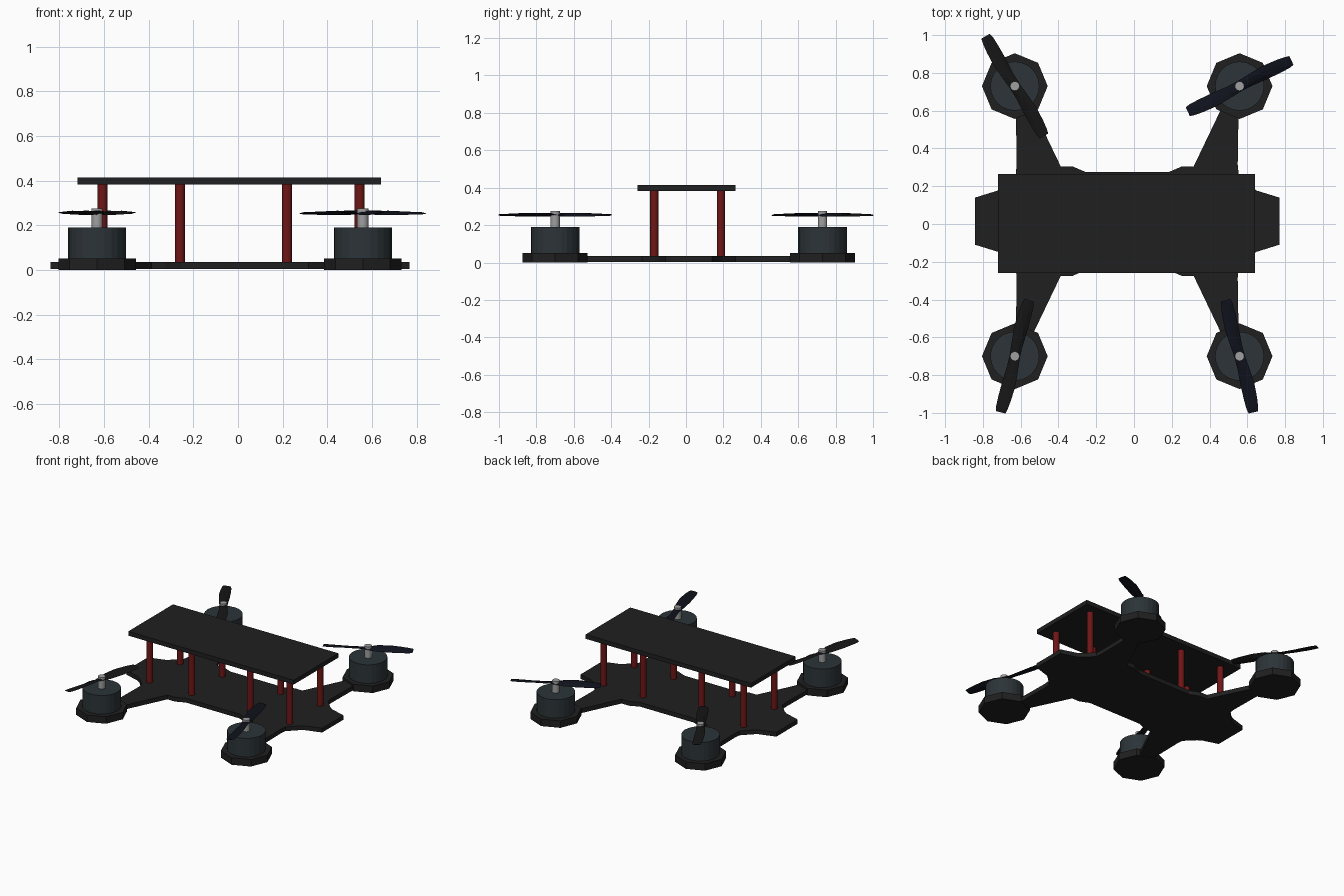
import bpy, bmesh
from math import radians, sin, cos
from mathutils import Matrix, Vector

if "Cube" in bpy.data.objects:
    bpy.data.objects.remove(bpy.data.objects["Cube"])

CX, CY = -0.036, 0.015      # centre of the airframe


def material(name, rgb):
    m = bpy.data.materials.new(name)
    m.diffuse_color = (*rgb, 1)
    m.use_nodes = True
    m.node_tree.nodes["Principled BSDF"].inputs["Base Color"].default_value = m.diffuse_color
    return m


CARBON = material("carbon", (0.014, 0.014, 0.014))
MOTOR = material("motor_grey", (0.025, 0.034, 0.039))
RED = material("red_metal", (0.16, 0.008, 0.008))
STEEL = material("steel", (0.35, 0.35, 0.35))
BLACK = material("black_plastic", (0.008, 0.008, 0.008))
NAVY = material("navy_plastic", (0.005, 0.006, 0.012))


def finish(bm, name, mat):
    bmesh.ops.recalc_face_normals(bm, faces=bm.faces)
    me = bpy.data.meshes.new(name)
    bm.to_mesh(me)
    bm.free()
    me.materials.append(mat)
    ob = bpy.data.objects.new(name, me)
    bpy.context.collection.objects.link(ob)
    return ob


def slab(name, pts, z0, z1, mat):
    bm = bmesh.new()
    face = bm.faces.new([bm.verts.new((x, y, z0)) for x, y in pts])
    ext = bmesh.ops.extrude_face_region(bm, geom=[face])
    for v in ext["geom"]:
        if isinstance(v, bmesh.types.BMVert):
            v.co.z = z1
    return finish(bm, name, mat)


def cylinder(name, x, y, z0, z1, r, sides, mat, smooth=False):
    bm = bmesh.new()
    bmesh.ops.create_cone(bm, cap_ends=True, segments=sides, radius1=r, radius2=r,
                          depth=z1 - z0,
                          matrix=Matrix.Translation((x, y, (z0 + z1) / 2)))
    ob = finish(bm, name, mat)
    if smooth:
        for p in ob.data.polygons:
            p.use_smooth = len(p.vertices) == 4
    return ob


def propeller(name, x, y, z, angle, mat):
    # radius, leading offset, trailing offset, thickness, pitch in degrees
    stations = [(0.0, 0.028, -0.028, 0.016, 0), (0.06, 0.036, -0.028, 0.015, 18),
                (0.15, 0.044, -0.032, 0.012, 15), (0.23, 0.040, -0.032, 0.009, 11),
                (0.28, 0.034, -0.030, 0.007, 9), (0.306, 0.028, -0.024, 0.005, 8)]
    bm = bmesh.new()
    for turn in (0, 180):
        rot = Matrix.Translation((x, y, z)) @ Matrix.Rotation(radians(angle + turn), 4, 'Z')
        rings = []
        for r, lead, trail, t, pitch in stations:
            mid = (lead + trail) / 2
            section = [(lead, 0), (mid + 0.012, t / 2), (mid - 0.012, t / 2),
                       (trail, 0), (mid, -t / 2)]
            s, c = sin(radians(pitch)), cos(radians(pitch))
            rings.append([bm.verts.new(rot @ Vector((r, a * c - b * s, a * s + b * c)))
                          for a, b in section])
        for p, q in zip(rings, rings[1:]):
            for i in range(5):
                j = (i + 1) % 5
                bm.faces.new((p[i], p[j], q[j], q[i]))
        bm.faces.new(rings[-1])
    bmesh.ops.remove_doubles(bm, verts=bm.verts, dist=0.0005)
    return finish(bm, name, mat)


# Bottom plate with four arms: one quarter outline, mirrored around
quarter = [(0.805, 0.125), (0.685, 0.162), (0.66, 0.18), (0.59, 0.25), (0.585, 0.30),
           (0.59, 0.62), (0.51, 0.62), (0.352, 0.29), (0.29, 0.29), (0.22, 0.26)]
outline = (quarter + [(-x, y) for x, y in reversed(quarter)]
           + [(-x, -y) for x, y in quarter] + [(x, -y) for x, y in reversed(quarter)])
slab("bottom_plate", [(CX + x, CY + y) for x, y in outline], 0.004, 0.036, CARBON)

# Top plate
slab("top_plate", [(-0.72, -0.26), (0.64, -0.26), (0.64, 0.265), (-0.72, 0.265)],
     0.383, 0.415, CARBON)

# Red standoff posts
for i, px in enumerate((-0.607, -0.26, 0.22, 0.545)):
    for side, py in (("front", -0.17), ("back", 0.187)):
        cylinder(f"post_{side}_{i + 1}", px, py, 0.03, 0.39, 0.022, 16, RED, True)

# Motor pads, motors, shafts and propellers
for name, sx, sy, angle, mat in (("back_left", -1, 1, 120, BLACK),
                                 ("back_right", 1, 1, 26, NAVY),
                                 ("front_left", -1, -1, 75.5, BLACK),
                                 ("front_right", 1, -1, 103.5, NAVY)):
    mx, my = CX + sx * 0.595, CY + sy * 0.715
    cylinder("motor_pad_" + name, mx, my, 0, 0.052, 0.174, 8, CARBON)
    cylinder("motor_" + name, mx, my, 0.05, 0.19, 0.13, 24, MOTOR)
    cylinder("shaft_" + name, mx, my, 0.185, 0.275, 0.025, 16, STEEL, True)
    propeller("propeller_" + name, mx, my, 0.254, angle, mat)
